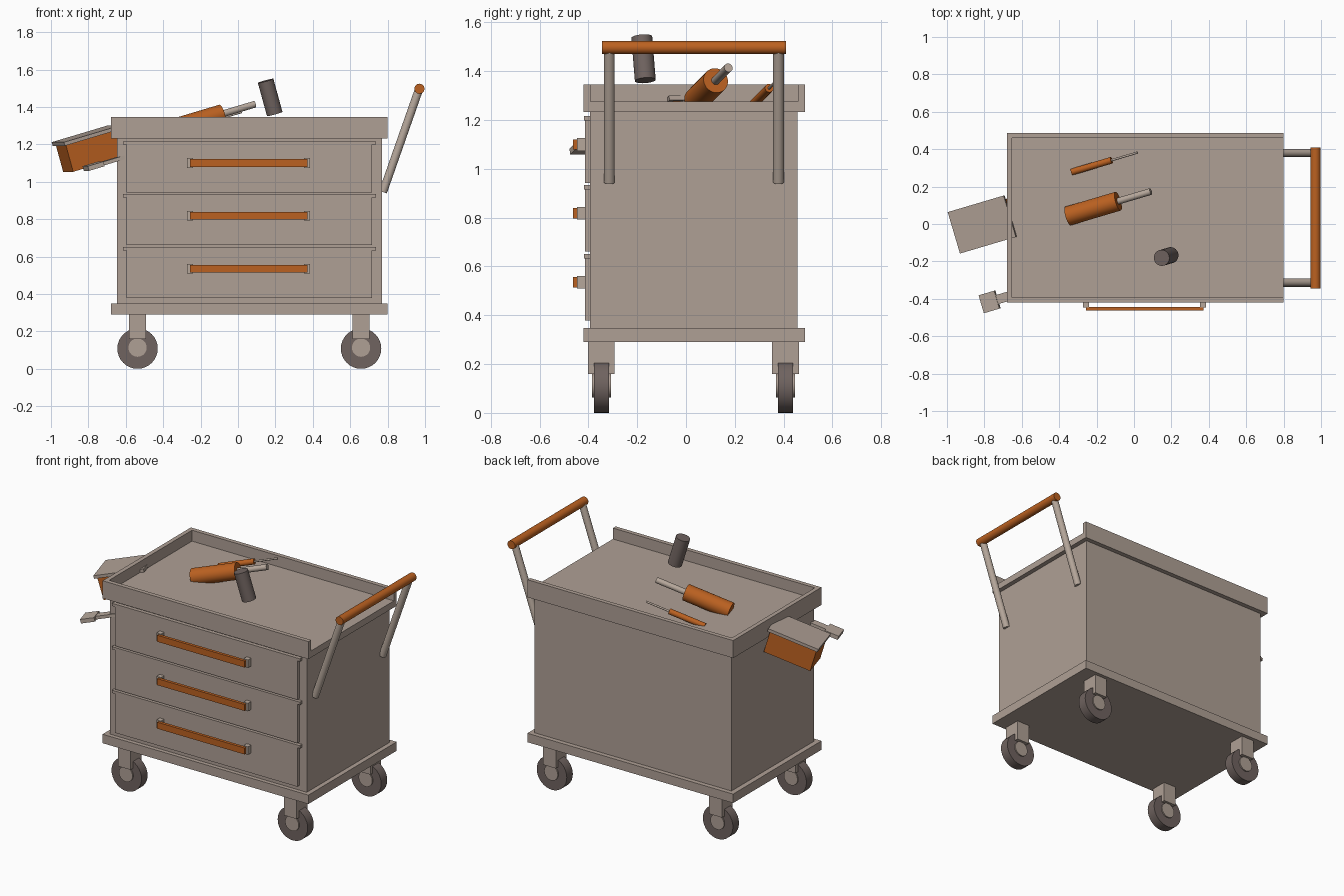
import bpy, math
from mathutils import Vector, Euler

if "Cube" in bpy.data.objects:
    bpy.data.objects.remove(bpy.data.objects["Cube"])


def material(name, color):
    m = bpy.data.materials.new(name)
    m.diffuse_color = (*color, 1)
    m.use_nodes = True
    m.node_tree.nodes["Principled BSDF"].inputs["Base Color"].default_value = m.diffuse_color
    return m


BEIGE = material("warm_grey_paint", (0.43, 0.35, 0.30))
ORANGE = material("orange_grip", (0.50, 0.12, 0.015))
DARK = material("dark_rubber", (0.16, 0.125, 0.115))
METAL = material("pale_metal", (0.47, 0.39, 0.33))


def finish(ob, name, mat):
    ob.name = name
    ob.data.materials.append(mat)
    return ob


def box(name, lo, hi, mat):
    lo, hi = Vector(lo), Vector(hi)
    return tilted_box(name, (lo + hi) / 2, hi - lo, mat, Euler((0, 0, 0)))


def tilted_box(name, center, size, mat, rot):
    bpy.ops.mesh.primitive_cube_add(size=1, location=center, rotation=rot)
    ob = bpy.context.object
    ob.scale = size
    bpy.ops.object.transform_apply(location=False, rotation=False, scale=True)
    return finish(ob, name, mat)


def rod(name, a, b, radius, mat, sides=32):
    a, b = Vector(a), Vector(b)
    d = b - a
    bpy.ops.mesh.primitive_cylinder_add(
        vertices=sides, radius=radius, depth=d.length, location=(a + b) / 2,
        rotation=d.to_track_quat('Z', 'Y').to_euler())
    bpy.ops.object.shade_smooth_by_angle(angle=math.radians(35))
    return finish(bpy.context.object, name, mat)


# Cabinet, base and tray
X0, X1, Y0, Y1 = -0.68, 0.80, -0.42, 0.487
box("cabinet", (-0.647, -0.393, 0.34), (0.77, 0.457, 1.24), BEIGE)
box("base", (X0, Y0, 0.29), (X1, Y1, 0.348), BEIGE)
box("tray_floor", (X0, Y0, 1.232), (X1, Y1, 1.275), BEIGE)
# Tray rims on three sides, open towards the push handle
T = 0.028
box("tray_rim_front", (X0, Y0, 1.275), (X1, Y0 + T, 1.346), BEIGE)
box("tray_rim_back", (X0, Y1 - T, 1.275), (X1, Y1, 1.346), BEIGE)
box("tray_rim_left", (X0, Y0 + T, 1.275), (X0 + T, Y1 - T, 1.346), BEIGE)

# Drawers with top lips, bar handles and brackets
for i, zc in enumerate((1.10, 0.818, 0.535)):
    n = f"drawer_{i + 1}"
    box(n, (-0.596, -0.414, zc - 0.157), (0.717, -0.39, zc + 0.10), BEIGE)
    box(n + "_lip", (-0.616, -0.417, zc + 0.098), (0.737, -0.39, zc + 0.116), BEIGE)
    box(n + "_handle", (-0.257, -0.463, zc - 0.021), (0.372, -0.443, zc + 0.021), ORANGE)
    for x in (-0.257, 0.369):
        box(n + "_bracket", (x - 0.016, -0.447, zc - 0.026), (x + 0.016, -0.41, zc + 0.026), METAL)

# Casters
for x in (-0.537, 0.658):
    for y in (-0.347, 0.408):
        box("caster_mount", (x - 0.046, y - 0.055, 0.16), (x + 0.046, y + 0.055, 0.295), BEIGE)
        rod("wheel", (x, y - 0.031, 0.108), (x, y + 0.031, 0.108), 0.108, DARK)
        rod("hub", (x, y - 0.039, 0.113), (x, y + 0.039, 0.113), 0.049, BEIGE)

# Push handle
for y in (-0.314, 0.379):
    rod("push_arm", (0.775, y, 0.945), (0.968, y, 1.495), 0.022, METAL)
rod("push_bar", (0.97, -0.344, 1.497), (0.97, 0.41, 1.497), 0.027, ORANGE)

# Loose tools all share one tilt
TILT = Euler((0, math.radians(-16), math.radians(16.5)))
R = TILT.to_matrix()
AX, AZ = R.col[0], R.col[2]

# Large screwdriver
p = Vector((-0.085, 0.122, 1.362))
rod("large_driver_grip", p - AX * 0.29, p, 0.052, ORANGE)
rod("large_driver_shaft", p - AX * 0.02, p + AX * 0.19, 0.018, METAL)

# Small screwdriver
p = Vector((-0.12, 0.341, 1.331))
rod("small_driver_grip", p - AX * 0.23, p, 0.018, ORANGE)
rod("small_driver_shaft", p - AX * 0.02, p + AX * 0.15, 0.006, METAL)

# Upright socket
p = Vector((0.172, -0.174, 1.451))
rod("socket", p - AZ * 0.092, p + AZ * 0.092, 0.043, DARK)

# Side bin with lid
p = Vector((-0.814, -0.003, 1.256))
tilted_box("bin_lid", p - AZ * 0.01, (0.324, 0.231, 0.02), BEIGE, TILT)
tilted_box("bin", p - AZ * 0.093, (0.30, 0.19, 0.15), ORANGE, TILT)

# Wrench at the side
p = Vector((-0.772, -0.416, 1.083))
tilted_box("wrench_head", p, (0.09, 0.10, 0.026), METAL, TILT)
tilted_box("wrench_shaft", p + AX * 0.13, (0.26, 0.05, 0.02), METAL, TILT)
